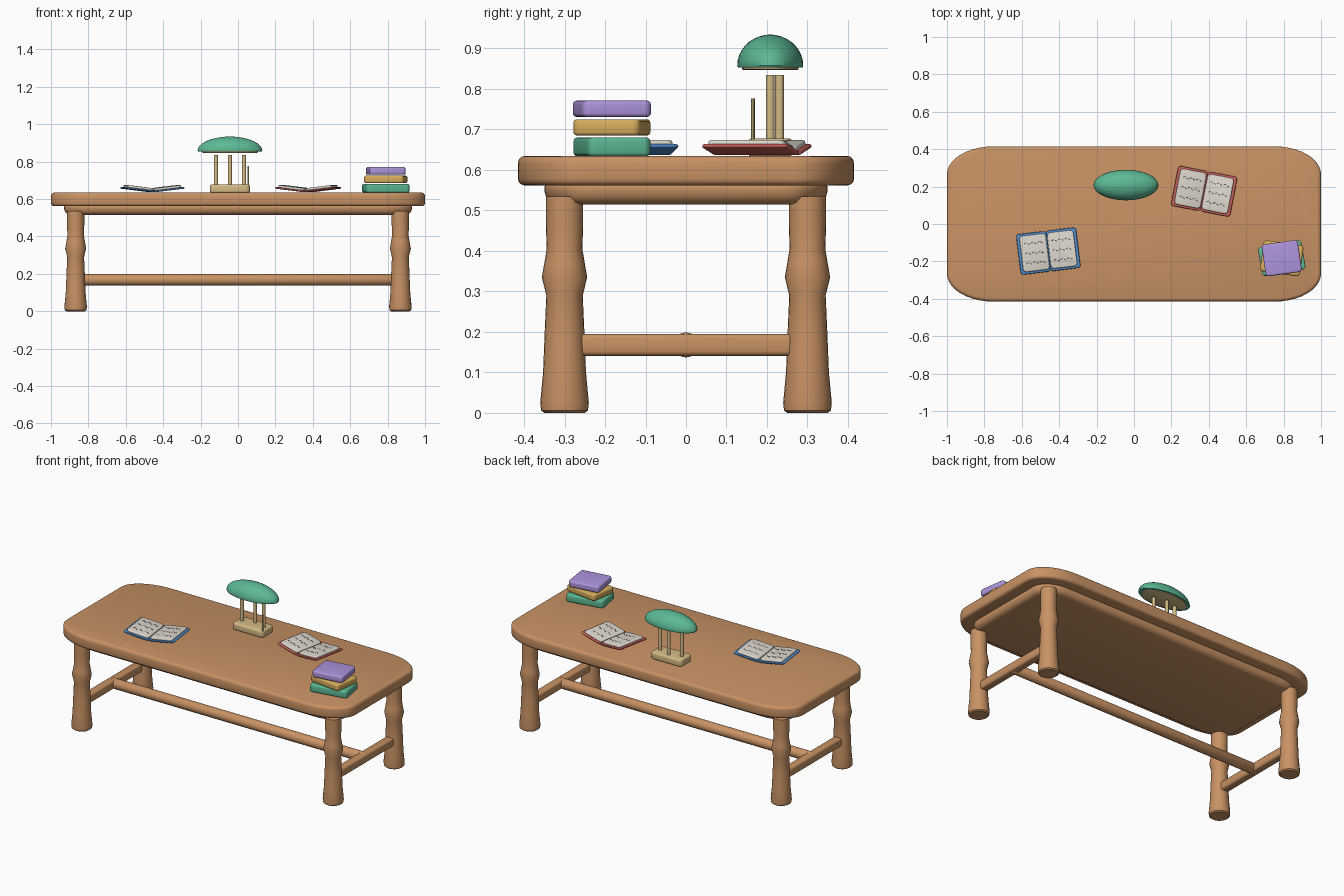
import bpy, bmesh, math
from mathutils import Matrix, Vector

if "Cube" in bpy.data.objects:
    bpy.data.objects.remove(bpy.data.objects["Cube"])


def lin(c):
    c /= 255
    return c / 12.92 if c <= 0.04045 else ((c + 0.055) / 1.055) ** 2.4


def material(name, r, g, b):
    m = bpy.data.materials.new(name)
    m.diffuse_color = (lin(r), lin(g), lin(b), 1)
    m.use_nodes = True
    m.node_tree.nodes["Principled BSDF"].inputs["Base Color"].default_value = m.diffuse_color
    return m


WOOD = material("wood", 200, 146, 100)
GREEN = material("green", 92, 184, 148)
BRASS = material("brass", 214, 188, 134)
GOLD = material("gold", 214, 172, 92)
PURPLE = material("purple", 174, 148, 220)
BLUE = material("blue", 82, 144, 208)
RED = material("red", 204, 98, 92)
PAPER = material("paper", 222, 216, 206)
INK = material("ink", 92, 86, 84)


def finish(name, bm, mat, matrix):
    bmesh.ops.recalc_face_normals(bm, faces=bm.faces)
    me = bpy.data.meshes.new(name)
    bm.to_mesh(me)
    bm.free()
    ob = bpy.data.objects.new(name, me)
    bpy.context.collection.objects.link(ob)
    me.materials.append(mat)
    ob.matrix_world = matrix
    return ob


def place(x, y, z, turn=0):
    return Matrix.Translation((x, y, z)) @ Matrix.Rotation(math.radians(turn), 4, 'Z')


def loft(name, rings, mat, matrix):
    """Skin a stack of equal-length rings and cap both ends."""
    bm = bmesh.new()
    loops = [[bm.verts.new(p) for p in ring] for ring in rings]
    n = len(loops[0])
    for a, b in zip(loops, loops[1:]):
        for i in range(n):
            j = (i + 1) % n
            bm.faces.new((a[i], a[j], b[j], b[i]))
    bm.faces.new(loops[0])
    bm.faces.new(loops[-1])
    return finish(name, bm, mat, matrix)


def slab(name, w, d, h, mat, matrix, rx, ry, low=0.01, high=0.01, steps=6):
    """Rounded-corner slab standing on its local z = 0, with rounded edges."""
    def ring(inset, z):
        pts = []
        for k, (sx, sy) in enumerate(((1, 1), (-1, 1), (-1, -1), (1, -1))):
            for i in range(steps + 1):
                t = (k + i / steps) * math.pi / 2
                x = sx * (w / 2 - rx) + max(rx - inset, 0.001) * math.cos(t)
                y = sy * (d / 2 - ry) + max(ry - inset, 0.001) * math.sin(t)
                pts.append((x, y, z))
        return pts
    angles = [math.radians(a) for a in (0, 30, 60, 90)]
    rings = [ring(low * (1 - math.sin(a)), low * (1 - math.cos(a))) for a in angles]
    rings += [ring(high * (1 - math.cos(a)), h - high * (1 - math.sin(a))) for a in angles]
    return loft(name, rings, mat, matrix)


def lathe(name, profile, mat, matrix, sx=1, sy=1, n=24):
    """Turned part from (radius, height) pairs."""
    rings = [[(r * sx * math.cos(2 * math.pi * i / n), r * sy * math.sin(2 * math.pi * i / n), z)
              for i in range(n)] for r, z in profile]
    return loft(name, rings, mat, matrix)


# Table top and the panel under it
slab("table_top", 2, 0.83, 0.073, WOOD, place(0, 0, 0.562), 0.25, 0.15, 0.016, 0.018, 10)
slab("under_panel", 1.86, 0.70, 0.048, WOOD, place(0, 0, 0.515), 0.16, 0.11, 0.034, 0.006, 8)

# Turned legs
LEG = [(0.050, 0), (0.058, 0.006), (0.060, 0.025), (0.053, 0.10), (0.049, 0.20), (0.045, 0.29),
       (0.056, 0.335), (0.050, 0.37), (0.044, 0.405), (0.046, 0.46), (0.046, 0.535)]
for sx in (-1, 1):
    for sy in (-1, 1):
        lathe("leg", LEG, WOOD, place(sx * 0.868, sy * 0.30, 0))

# Side stretchers and the long stretcher joining them
for sx in (-1, 1):
    slab("side_stretcher", 0.052, 0.53, 0.054, WOOD, place(sx * 0.868, 0, 0.141), 0.014, 0.014, 0.012, 0.012)
lathe("long_stretcher", [(0.027, -0.878), (0.031, -0.872), (0.031, 0.872), (0.027, 0.878)], WOOD,
      place(0, 0, 0.168) @ Matrix.Rotation(math.pi / 2, 4, 'Y'), n=16)

# Lamp: base, three posts, pull rod, oval shade with brass lining
LX, LY = -0.043, 0.208
slab("lamp_base", 0.214, 0.11, 0.044, BRASS, place(LX, LY, 0.634), 0.022, 0.022, 0.008, 0.010)
for dx, dy in ((-0.075, 0.0), (0, 0.023), (0.075, 0.0)):
    lathe("lamp_post", [(0.011, 0.67), (0.011, 0.835)], BRASS, place(LX + dx, LY + dy, 0), n=12)
lathe("lamp_pull", [(0.005, 0.67), (0.005, 0.776)], BRASS, place(0.055, 0.165, 0), n=8)
dome = [(0.93, 0.853), (0.98, 0.853), (1.0, 0.858)]
dome += [(math.cos(a), 0.858 + 0.076 * math.sin(a)) for a in (math.radians(d) for d in range(10, 90, 10))]
dome += [(0.05, 0.9342)]
lathe("lamp_shade", dome, GREEN, place(LX, LY, 0), 0.173, 0.0815, 40)
lathe("shade_lining", [(0.82, 0.847), (0.86, 0.849), (0.86, 0.856)], BRASS, place(LX, LY, 0), 0.173, 0.0815, 40)

# Stack of closed books
for name, w, d, h, z, turn, mat in (("bottom_book", 0.235, 0.157, 0.046, 0.634, 10, GREEN),
                                    ("middle_book", 0.215, 0.167, 0.040, 0.685, -8, GOLD),
                                    ("upper_book", 0.195, 0.172, 0.040, 0.731, 8, PURPLE)):
    slab(name, w, d, h, mat, place(0.79, -0.183, z, turn), 0.018, 0.018, 0.009, 0.009)


def open_book(x, y, turn, cover):
    """Two tilted halves, each with a cover, a page block and rows of marks."""
    base = place(x, y, 0.636, turn)
    for s in (-1, 1):
        half = base @ Matrix.Rotation(-s * math.radians(7), 4, 'Y')
        slab("book_cover", 0.163, 0.218, 0.009, cover, half @ place(s * 0.0815, 0, 0),
             0.016, 0.016, 0.004, 0.004, 4)
        slab("book_pages", 0.143, 0.194, 0.013, PAPER, half @ place(s * 0.077, 0, 0.008),
             0.018, 0.018, 0.003, 0.006, 4)
        # Thin dashes in three rows
        bm = bmesh.new()
        for row in (-0.053, 0, 0.053):
            for i in range(6):
                spot = place(s * 0.077 + (i - 2.5) * 0.018, row + (-1) ** i * 0.003, 0.0213, (-1) ** i * 25)
                bmesh.ops.create_cube(bm, size=1, matrix=spot @ Matrix.Diagonal((0.013, 0.005, 0.001, 1)))
        finish("page_marks", bm, INK, half)


open_book(-0.458, -0.145, 7, BLUE)
open_book(0.375, 0.175, -11, RED)

# Smooth shading that keeps hard edges
for ob in bpy.context.scene.objects:
    ob.select_set(True)
    bpy.context.view_layer.objects.active = ob
bpy.ops.object.shade_smooth_by_angle(angle=math.radians(35))
